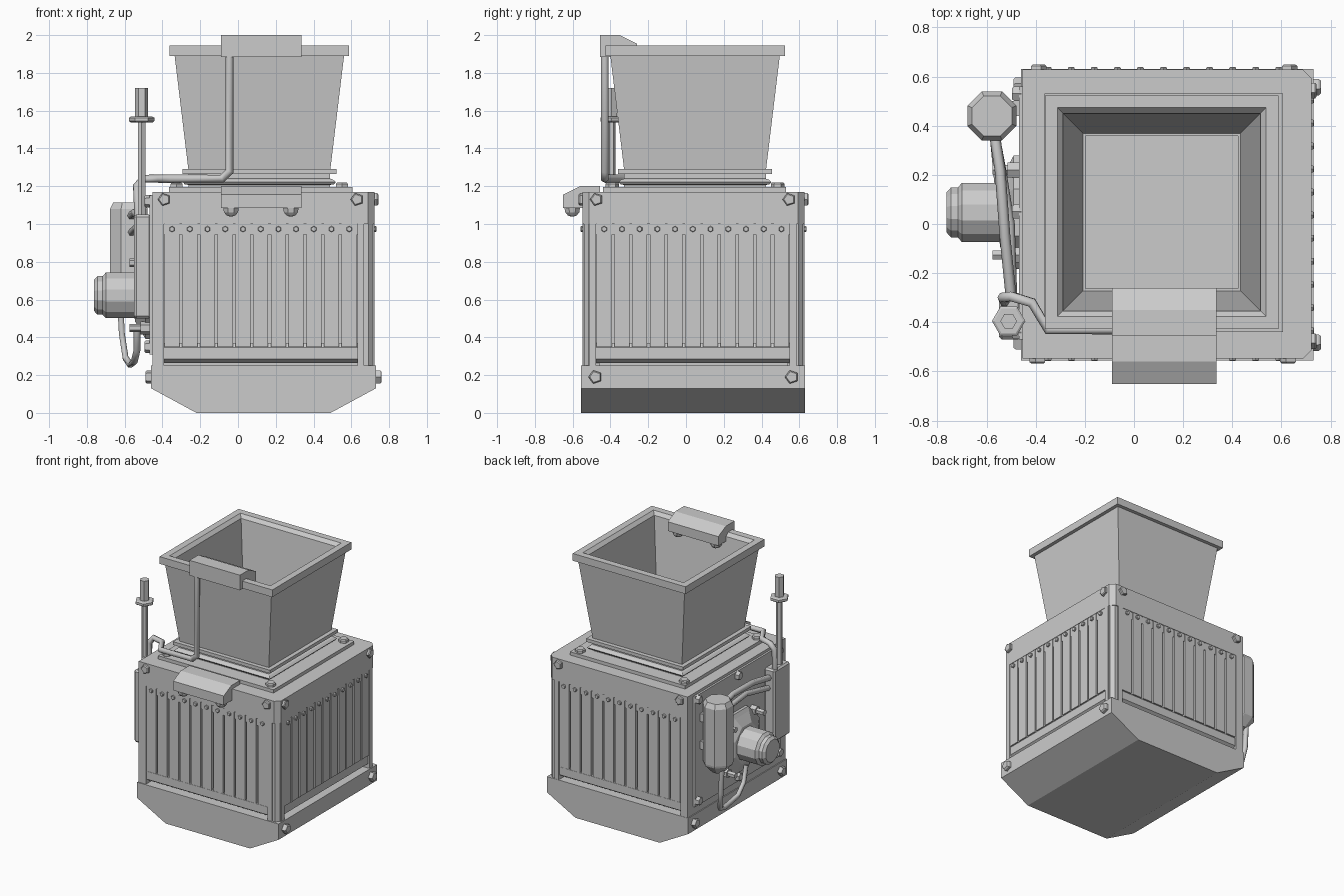
import bpy, bmesh
from math import pi, cos, sin
from mathutils import Matrix, Vector

if "Cube" in bpy.data.objects:
    bpy.data.objects.remove(bpy.data.objects["Cube"])

CX, CY, H = 0.135, 0.04, 0.588      # body centre and half width
HX, HY = 0.113, 0.048               # hopper centre


def finish(name, bm, M=Matrix()):
    bmesh.ops.recalc_face_normals(bm, faces=bm.faces)
    me = bpy.data.meshes.new(name)
    bm.to_mesh(me)
    bm.free()
    me.transform(M)
    ob = bpy.data.objects.new(name, me)
    bpy.context.collection.objects.link(ob)
    return ob


def box(name, x0, x1, y0, y1, z0, z1, M=Matrix(), bevel=0):
    bm = bmesh.new()
    bmesh.ops.create_cube(bm, size=1)
    for v in bm.verts:
        v.co = ((x0 + x1) / 2 + v.co.x * (x1 - x0),
                (y0 + y1) / 2 + v.co.y * (y1 - y0),
                (z0 + z1) / 2 + v.co.z * (z1 - z0))
    if bevel:
        bmesh.ops.bevel(bm, geom=bm.edges[:], offset=bevel, segments=1, affect='EDGES')
    return finish(name, bm, M)


def prism(name, pts, vec, M=Matrix()):
    """Extrude a planar outline along a vector."""
    bm = bmesh.new()
    f = bm.faces.new([bm.verts.new(p) for p in pts])
    r = bmesh.ops.extrude_face_region(bm, geom=[f])
    bmesh.ops.translate(bm, vec=vec, verts=[v for v in r['geom'] if isinstance(v, bmesh.types.BMVert)])
    return finish(name, bm, M)


def lathe(name, profile, n, pos, axis=(0, 0, 1), M=Matrix(), twist=0.5):
    """Faceted solid of revolution from (radius, height) pairs along an axis."""
    bm = bmesh.new()
    rings = [[bm.verts.new((r * cos(2 * pi * (i + twist) / n), r * sin(2 * pi * (i + twist) / n), h))
              for i in range(n)] for r, h in profile]
    for a, b in zip(rings, rings[1:]):
        for i in range(n):
            bm.faces.new((a[i], a[(i + 1) % n], b[(i + 1) % n], b[i]))
    bm.faces.new(rings[0])
    bm.faces.new(rings[-1])
    R = Vector(axis).to_track_quat('Z', 'Y').to_matrix().to_4x4()
    return finish(name, bm, M @ Matrix.Translation(pos) @ R)


def bolt(name, pos, axis, r=0.037, h=0.03, n=5, M=Matrix()):
    lathe(name, [(r, -0.01), (r, h * 0.7), (r * 0.8, h)], n, pos, axis, M)


def pipe(name, pts, r):
    cu = bpy.data.curves.new(name, 'CURVE')
    cu.dimensions = '3D'
    cu.bevel_depth, cu.bevel_resolution, cu.use_fill_caps = r, 1, True
    sp = cu.splines.new('POLY')
    sp.points.add(len(pts) - 1)
    for p, c in zip(sp.points, pts):
        p.co = (*c, 1)
    ob = bpy.data.objects.new(name, cu)
    bpy.context.collection.objects.link(ob)


def square_tube(name, rings, cx, cy):
    """Square loft through (half width, z) rings, closed into a loop."""
    bm = bmesh.new()
    vs = [[bm.verts.new((cx + sx * h, cy + sy * h, z)) for sx, sy in ((-1, -1), (1, -1), (1, 1), (-1, 1))]
          for h, z in rings]
    for a, b in zip(vs, vs[1:] + vs[:1]):
        for i in range(4):
            bm.faces.new((a[i], a[(i + 1) % 4], b[(i + 1) % 4], b[i]))
    return finish(name, bm)


# Base tub with sloped ends
prism("base_tub", [(x, -0.555, z) for x, z in ((-0.46, 0.25), (-0.46, 0.13), (-0.22, 0), (0.49, 0), (0.73, 0.13), (0.73, 0.25))],
      (0, 1.185, 0))

# Body: core, left wall, chamfered top band
box("body_core", -0.45, CX + H - 0.09, CY - H + 0.09, CY + H - 0.09, 0.25, 1.1)
box("left_wall", -0.453, -0.40, CY - H, CY + H, 0.24, 1.1)
x1, y0, y1, c = CX + H, CY - H, CY + H, 0.035
prism("top_band", [(x, y, 1.0) for x, y in ((-0.453, y0), (x1 - c, y0), (x1, y0 + c), (x1, y1 - c), (x1 - c, y1), (-0.453, y1))],
      (0, 0, 0.17))
for s in (-1, 1):
    yo = CY + s * (H - 0.008)
    yi = yo - s * 0.05
    xo = x1 - 0.008
    prism("corner_post", [(xo - 0.05, yi, 0.24), (xo - 0.05, yo, 0.24), (xo - 0.025, yo, 0.24),
                          (xo, yo - s * 0.025, 0.24), (xo, yi, 0.24)], (0, 0, 0.8))

# Slatted panels on front, right and back
for side, (ang, off) in {"front": (0, -0.015), "right": (pi / 2, -0.004), "back": (pi, 0.015)}.items():
    M = Matrix.Translation((CX, CY, 0)) @ Matrix.Rotation(ang, 4, 'Z') @ Matrix.Translation((off, -H, 0))
    for s in (-1, 1):
        a, b = sorted((s * 0.512, s * 0.548))
        box(side + "_stile", a, b, 0.0, 0.09, 0.24, 1.02, M)
        bolt(side + "_corner_bolt", (s * 0.51, 0, 1.13), (0, -1, 0), 0.035, 0.02, 5, M)
    for i in range(11):
        u = (i - 5) * 0.0938
        box(side + "_slat", u - 0.04, u + 0.04, 0.003, 0.03, 0.35, 1.0, M)
        bolt(side + "_slat_bolt", (u, 0.003, 0.973), (0, -1, 0), 0.016, 0.013, 6, M)
    box(side + "_slat_header", -0.512, 0.512, 0.008, 0.06, 0.945, 1.01, M)
    prism(side + "_sill", [(-0.512, y, z) for y, z in ((0.06, 0.37), (0.03, 0.37), (0.01, 0.345), (0.01, 0.285), (0.04, 0.265), (0.06, 0.265))],
          (1.024, 0, 0), M)

# Bolts on the tub ends
for y in (-0.48, 0.56):
    bolt("tub_bolt", (0.73, y, 0.19), (1, 0, 0))
    bolt("tub_bolt", (-0.46, y, 0.19), (-1, 0, 0))

# Hopper seat, flanges, hopper and rim
box("hopper_seat", -0.364, 0.607, -0.44, 0.53, 1.16, 1.195)
for x in (-0.325, 0.55):
    for y in (-0.39, 0.485):
        bolt("seat_bolt", (x, y, 1.195), (0, 0, 1), 0.036, 0.025, 6)
square_tube("lower_flange", [(0.31, 1.19), (0.375, 1.19), (0.375, 1.207), (0.395, 1.21), (0.405, 1.222),
                             (0.39, 1.235), (0.375, 1.24), (0.375, 1.27), (0.31, 1.27)], HX, HY)
square_tube("upper_flange", [(0.33, 1.265), (0.408, 1.265), (0.408, 1.29), (0.33, 1.29)], HX, HY)
square_tube("hopper", [(0.31, 1.19), (0.362, 1.19), (0.376, 1.29), (0.452, 1.92), (0.402, 1.92)], HX, HY)
square_tube("hopper_rim", [(0.402, 1.89), (0.475, 1.89), (0.475, 1.945), (0.425, 1.945), (0.402, 1.92)], HX, HY)

# Two work lamps: one outward over the front, one looking into the hopper
for name, y, z, s in (("front_lamp", -0.455, 1.20, -1), ("hopper_lamp", -0.455, 2.0, 1)):
    prism(name, [(-0.09, y + s * d, z + h) for d, h in ((0, 0), (0.105, 0), (0.195, -0.045), (0.195, -0.115), (0.07, -0.115), (0, -0.115))],
          (0.425, 0, 0))
    for x in (-0.037, 0.28):
        lathe(name + "_bulb", [(0.045, 0), (0.04, 0.025), (0.025, 0.042), (0.006, 0.048)], 8,
              (x, y + s * 0.147, z - 0.113), (0, 0, -1))

# Lamp conduit
pipe("lamp_conduit", [(-0.045, -0.43, 1.92), (-0.045, -0.43, 1.28), (-0.085, -0.43, 1.24), (-0.35, -0.43, 1.24),
                      (-0.415, -0.32, 1.24), (-0.5, -0.295, 1.24), (-0.535, -0.30, 1.2), (-0.525, -0.32, 1.0)], 0.022)

# Left side: mounting plate with corner bolts
box("mounting_plate", -0.468, -0.445, -0.47, 0.56, 0.31, 1.15)
for y in (-0.44, 0.05, 0.53):
    for z in (0.35, 1.12):
        bolt("plate_bolt", (-0.468, y, z), (-1, 0, 0), 0.033, 0.028, 6)

# Control box with exhaust mast
box("control_box", -0.55, -0.46, -0.47, -0.28, 0.5, 1.05, bevel=0.012)
lathe("mast", [(0.022, 1.0), (0.022, 1.55)], 6, (-0.51, -0.395, 0))
lathe("mast_collar", [(0.058, 1.538), (0.068, 1.545), (0.068, 1.562), (0.058, 1.568)], 6, (-0.51, -0.395, 0), twist=0)
lathe("mast_tip", [(0.034, 1.56), (0.034, 1.72)], 6, (-0.51, -0.395, 0), twist=0)

# Drive motor with flange and stub fittings
MC = (0, 0.047, 0.622)
lathe("motor_flange", [(0.25, 0.45), (0.25, 0.49), (0.22, 0.505), (0.15, 0.545), (0.1, 0.55)], 8, MC, (-1, 0, 0))
lathe("motor", [(0.115, 0.5), (0.125, 0.535), (0.125, 0.7), (0.105, 0.717), (0.105, 0.745), (0.085, 0.762)], 12, MC, (-1, 0, 0))
for sy in (-1, 1):
    for sz in (-1, 1):
        p = (0, MC[1] + sy * 0.173, MC[2] + sz * 0.173)
        lathe("flange_stub", [(0.035, 0.46), (0.035, 0.515), (0.022, 0.515), (0.022, 0.575)], 6, p, (-1, 0, 0))

# Filter canister with brackets
lathe("canister", [(0.045, 0.57), (0.105, 0.635), (0.108, 0.65), (0.108, 1.08), (0.088, 1.115)], 8, (-0.578, 0.44, 0))
for z in (0.76, 0.97):
    box("canister_bracket", -0.58, -0.46, 0.44, 0.5, z - 0.03, z + 0.03)

# Hoses
pipe("upper_hose", [(-0.57, 0.38, 1.04), (-0.545, 0.22, 1.06), (-0.525, -0.05, 1.04), (-0.5, -0.3, 0.98)], 0.022)
pipe("middle_hose", [(-0.57, 0.38, 0.95), (-0.54, 0.22, 0.98), (-0.505, 0.0, 0.97), (-0.495, -0.3, 0.9)], 0.02)
pipe("lower_hose", [(-0.625, 0.46, 0.61), (-0.615, 0.46, 0.42), (-0.595, 0.44, 0.29), (-0.57, 0.36, 0.255),
                    (-0.55, 0.16, 0.27), (-0.535, 0.07, 0.33), (-0.535, 0.04, 0.45)], 0.018)
